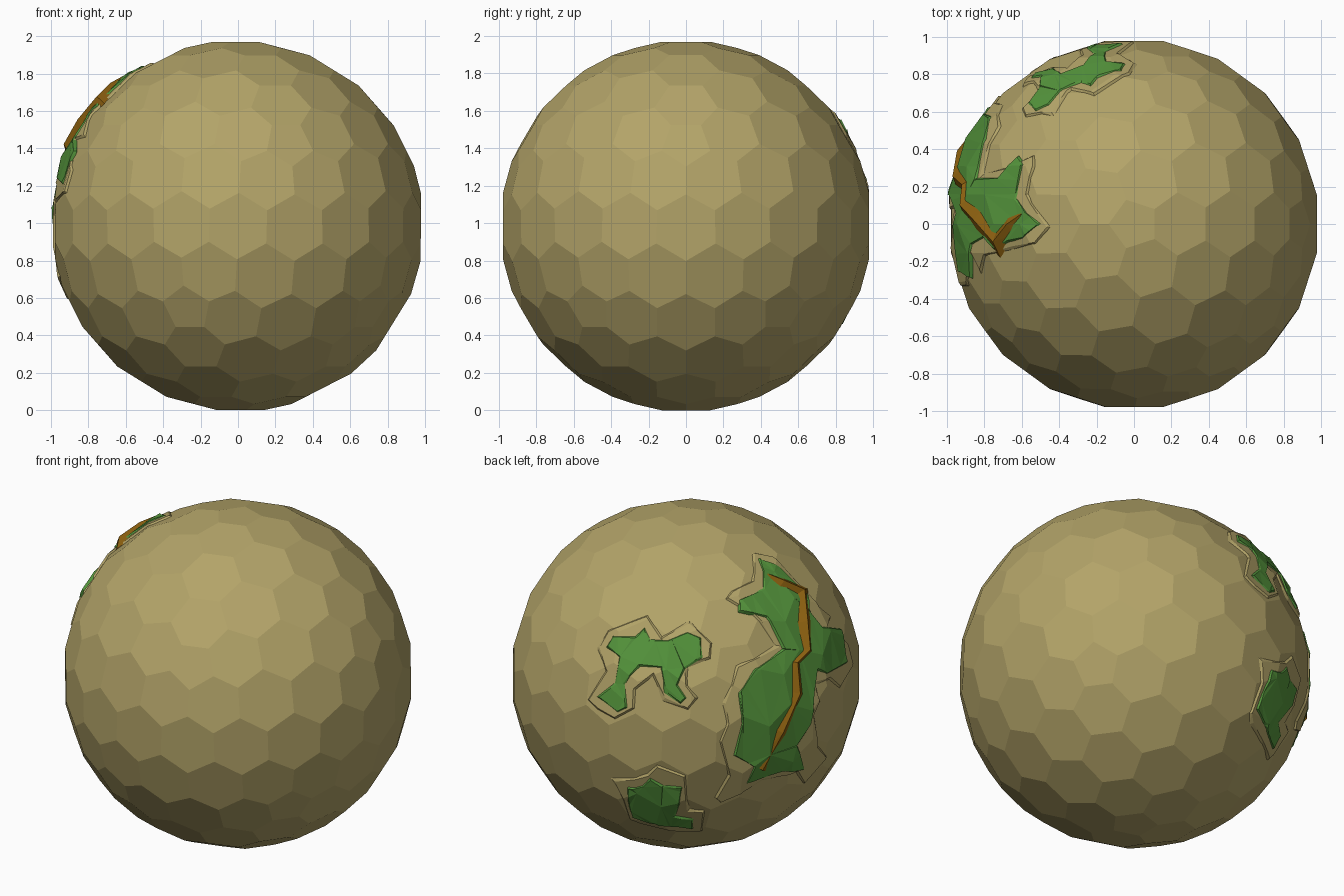
import bpy, bmesh, math, random
from mathutils import Vector

if "Cube" in bpy.data.objects:
    bpy.data.objects.remove(bpy.data.objects["Cube"])

random.seed(4)
R = 0.994


def material(name, rgb):
    m = bpy.data.materials.new(name)
    m.diffuse_color = (*rgb, 1)
    m.use_nodes = True
    m.node_tree.nodes["Principled BSDF"].inputs["Base Color"].default_value = m.diffuse_color
    return m


SAND = material("sand", (0.45, 0.37, 0.14))
GREEN = material("grass", (0.09, 0.30, 0.045))
BROWN = material("rock", (0.26, 0.115, 0.005))


def add(name, bm, mat):
    me = bpy.data.meshes.new(name)
    bm.to_mesh(me)
    bm.free()
    me.materials.clear()
    me.materials.append(mat)
    for p in me.polygons:
        p.material_index = 0
        p.use_smooth = False
    ob = bpy.data.objects.new(name, me)
    bpy.context.collection.objects.link(ob)
    return ob


# Globe: hexagon and pentagon facets, the dual of an icosphere
def globe(radius):
    src, out = bmesh.new(), bmesh.new()
    bmesh.ops.create_icosphere(src, subdivisions=3, radius=1)
    src.faces.ensure_lookup_table()
    vs = [out.verts.new(f.calc_center_median().normalized() * radius) for f in src.faces]
    for v in src.verts:
        n = v.co.normalized()
        a = n.orthogonal().normalized()
        b = n.cross(a)
        ring = sorted(v.link_faces, key=lambda f: math.atan2(
            f.calc_center_median().dot(b), f.calc_center_median().dot(a)))
        out.faces.new([vs[f.index] for f in ring])
    src.free()
    return out


# Sphere direction of a point in the oblique chart used for the land outlines
AZ, EL = math.radians(34.8), math.radians(25)
RIGHT = Vector((-math.cos(AZ), -math.sin(AZ), 0))
VIEW = Vector((-math.sin(AZ) * math.cos(EL), math.cos(AZ) * math.cos(EL), math.sin(EL)))
UP = VIEW.cross(RIGHT)


def chart(p):
    x, y = (p[0] - 685) / 174, (671 - p[1]) / 174
    return RIGHT * x + UP * y + VIEW * math.sqrt(max(0.0, 1 - x * x - y * y))


def inset(pts, w):
    area = sum(p.x * q.y - q.x * p.y for p, q in zip(pts, pts[1:] + pts[:1]))
    s = 1 if area > 0 else -1
    res = []
    for i, p in enumerate(pts):
        d1 = (p - pts[i - 1]).normalized()
        d2 = (pts[(i + 1) % len(pts)] - p).normalized()
        n1, n2 = Vector((-d1.y, d1.x)) * s, Vector((-d2.y, d2.x)) * s
        res.append(p + (n1 + n2) * (w / max(0.6, 1 + n1.dot(n2))))
    return res


# Raised land layer: a shell piece cut from a larger globe, with a sloping rim
def land(name, outline, scale, rim, foot, mat, rough=0.0):
    dirs = [chart(p) for p in outline]
    c = sum(dirs, Vector()).normalized()
    a = c.orthogonal().normalized()
    b = c.cross(a)
    flat = [Vector((d.dot(a), d.dot(b))) / d.dot(c) for d in dirs]
    top = [c + a * p.x + b * p.y for p in inset(flat, rim)]
    bm = bmesh.new()
    lo = [bm.verts.new(p * 0.5) for p in top]
    hi = [bm.verts.new(p * 2) for p in top]
    bm.faces.new(lo)
    bm.faces.new(hi)
    for i in range(len(top)):
        j = (i + 1) % len(top)
        bm.faces.new((lo[i], lo[j], hi[j], hi[i]))
    bmesh.ops.recalc_face_normals(bm, faces=bm.faces)
    cutter = add("land_cutter", bm, mat)
    cutter.hide_render = True
    shell = globe(R * scale)
    bmesh.ops.triangulate(shell, faces=shell.faces)
    base = add("land_shell", shell, mat)
    mod = base.modifiers.new("cut", 'BOOLEAN')
    mod.operation, mod.solver, mod.object = 'INTERSECT', 'EXACT', cutter
    bpy.context.view_layer.update()
    ev = base.evaluated_get(bpy.context.evaluated_depsgraph_get())
    me = bpy.data.meshes.new_from_object(ev)
    bm = bmesh.new()
    bm.from_mesh(me)
    bpy.data.objects.remove(base)
    bpy.data.objects.remove(cutter)
    inner = [f for f in bm.faces if all(v.co.length < 0.94 for v in f.verts)]
    bmesh.ops.delete(bm, geom=inner, context='FACES_ONLY')
    for v in bm.verts:
        if v.co.length < 0.94:
            k = min(range(len(top)), key=lambda i: (top[i] * 0.5 - v.co).length)
            v.co = dirs[k] * foot
        else:
            v.co *= 1 + random.random() * rough
    bmesh.ops.triangulate(bm, faces=bm.faces)
    return add(name, bm, mat)


# Ridge: triangular strip along a path of (x, y, half width, peak radius)
def ridge(name, path):
    bm = bmesh.new()
    rows = []
    for i, (x, y, w, r) in enumerate(path):
        p, q = path[max(0, i - 1)], path[min(len(path) - 1, i + 1)]
        t = Vector((q[0] - p[0], q[1] - p[1])).normalized()
        n = Vector((-t.y, t.x)) * w
        rows.append([bm.verts.new(chart((x + n.x, y + n.y)) * 0.985),
                     bm.verts.new(chart((x, y)) * r),
                     bm.verts.new(chart((x - n.x, y - n.y)) * 0.985)])
    for s, t in zip(rows, rows[1:]):
        for k in range(2):
            bm.faces.new((s[k], s[k + 1], t[k + 1], t[k]))
    bm.faces.new(rows[0])
    bm.faces.new(rows[-1])
    bmesh.ops.triangulate(bm, faces=bm.faces)
    bmesh.ops.recalc_face_normals(bm, faces=bm.faces)
    return add(name, bm, BROWN)


large_coast = [(752, 549), (772, 554), (793, 574), (817, 603), (831, 613), (827, 624),
               (846, 640), (851, 662), (838, 687), (828, 678), (816, 682), (820, 698),
               (814, 712), (818, 742), (826, 752), (801, 781), (795, 770), (762, 778),
               (720, 800), (714, 795), (727, 772), (718, 738), (725, 720), (722, 700),
               (735, 662), (775, 642), (752, 615), (723, 597), (730, 588), (750, 578)]
large_grass = [(757, 556), (778, 565), (791, 578), (806, 592), (808, 608), (820, 624),
               (838, 626), (845, 660), (824, 672), (816, 668), (813, 690), (809, 720),
               (796, 742), (803, 766), (780, 768), (745, 780), (752, 763), (733, 752),
               (740, 720), (736, 690), (752, 666), (781, 646), (764, 616), (737, 610),
               (737, 598), (762, 586)]
mid_coast = [(648, 611), (662, 632), (689, 617), (713, 640), (711, 657), (688, 665),
             (689, 682), (699, 695), (688, 709), (662, 698), (652, 676), (637, 688),
             (636, 707), (615, 718), (597, 708), (586, 697), (604, 668), (596, 645),
             (607, 627)]
mid_grass = [(613, 633), (635, 634), (645, 624), (650, 637), (668, 637), (687, 629),
             (701, 635), (702, 655), (685, 666), (678, 682), (687, 695), (680, 701),
             (664, 690), (660, 666), (640, 664), (625, 682), (628, 705), (618, 710),
             (597, 694), (615, 680), (619, 655), (606, 645)]
small_coast = [(610, 776), (646, 770), (656, 760), (687, 771), (690, 806), (706, 806),
               (703, 828), (668, 827), (640, 821), (628, 815), (621, 795)]
small_grass = [(627, 783), (642, 781), (650, 774), (663, 782), (683, 782), (680, 800),
               (675, 812), (693, 815), (693, 824), (668, 822), (650, 818), (632, 812),
               (628, 800)]

parts = [add("globe", globe(R), SAND)]
for size, coast, grass in (("large", large_coast, large_grass),
                           ("middle", mid_coast, mid_grass),
                           ("small", small_coast, small_grass)):
    parts.append(land(size + "_coast", coast, 1.011, 0.022, 0.98, SAND))
    parts.append(land(size + "_grass", grass, 1.015, 0.012, 0.992, GREEN, 0.008))
parts.append(ridge("mountain_ridge", [
    (765, 573, 4, 1.01), (780, 581, 7, 1.025), (799, 590, 9, 1.03), (802, 620, 9, 1.03),
    (804, 648, 8, 1.035), (793, 660, 7, 1.025), (795, 690, 8, 1.03), (779, 728, 8, 1.025),
    (760, 765, 8, 1.015)]))

# Stand the model on its flat bottom facet
low = min(v.co.z for v in parts[0].data.vertices)
for ob in parts:
    ob.location.z = -low
